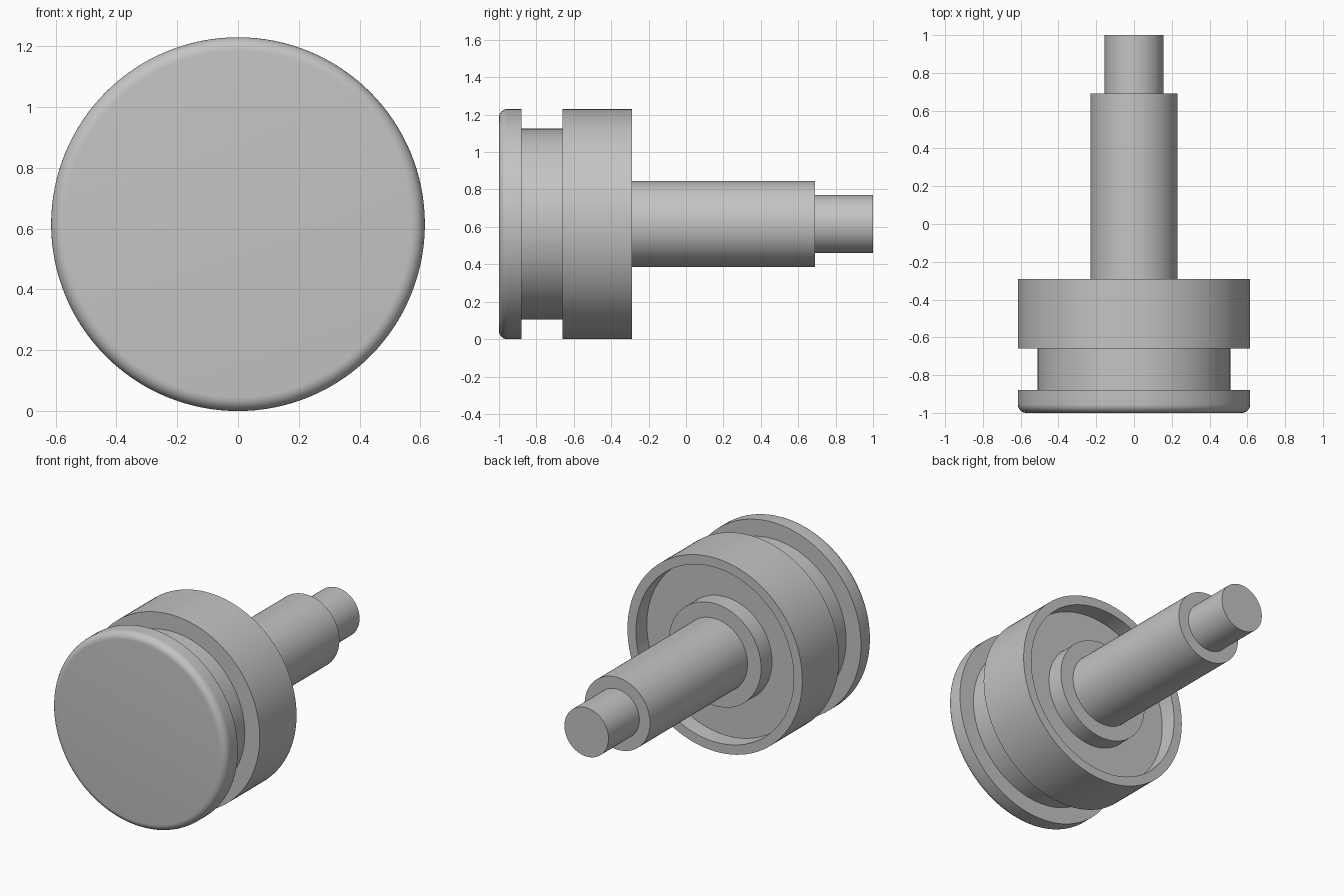
import bpy
import bmesh
from math import sin, cos, pi, radians
from mathutils import Matrix

cube = bpy.data.objects.get("Cube")
if cube:
    bpy.data.objects.remove(cube, do_unlink=True)

AXIS_Z = 0.615
R = 0.615            # outer radius of the head
SHAFT_R = 0.23
BACK = -0.29         # rear plane of the head
FLOOR = BACK - 0.11  # floor of the rear recess

grey = bpy.data.materials.new("plain grey")
grey.use_nodes = True
colour = (0.55, 0.55, 0.55, 1)
grey.diffuse_color = colour
grey.node_tree.nodes["Principled BSDF"].inputs["Base Color"].default_value = colour


def lathe(name, profile, steps=128):
    """Revolve (radius, y) points about the long axis."""
    bm = bmesh.new()
    verts = [bm.verts.new((r, y, 0)) for r, y in profile]
    edges = [bm.edges.new(pair) for pair in zip(verts, verts[1:])]
    bmesh.ops.spin(bm, geom=verts + edges, cent=(0, 0, 0), axis=(0, 1, 0),
                   angle=2 * pi, steps=steps)
    bmesh.ops.remove_doubles(bm, verts=bm.verts, dist=0.0001)
    bmesh.ops.recalc_face_normals(bm, faces=bm.faces)
    bmesh.ops.translate(bm, verts=bm.verts, vec=(0, 0, AXIS_Z))
    mesh = bpy.data.meshes.new(name)
    bm.to_mesh(mesh)
    bm.free()
    mesh.materials.append(grey)
    obj = bpy.data.objects.new(name, mesh)
    bpy.context.collection.objects.link(obj)
    bpy.ops.object.select_all(action='DESELECT')
    obj.select_set(True)
    bpy.context.view_layer.objects.active = obj
    bpy.ops.object.shade_smooth_by_angle(angle=radians(30))
    return obj


# Head: rounded front disc, groove, drum, rear recess and central boss
fillet = 0.045
rounded = [(R - fillet + fillet * sin(a), -1 + fillet - fillet * cos(a))
           for a in (i * pi / 16 for i in range(9))]
lathe("grooved_head", [(0, -1)] + rounded + [
    (R, -0.88), (0.51, -0.88), (0.51, -0.66), (R, -0.66),
    (R, BACK), (0.555, BACK), (0.555, FLOOR),
    (0.325, FLOOR), (0.325, BACK), (SHAFT_R, BACK)])

# Shaft with a stepped tip
lathe("stepped_shaft", [
    (SHAFT_R, BACK), (SHAFT_R, 0.69), (0.155, 0.69), (0.155, 1), (0, 1)])
